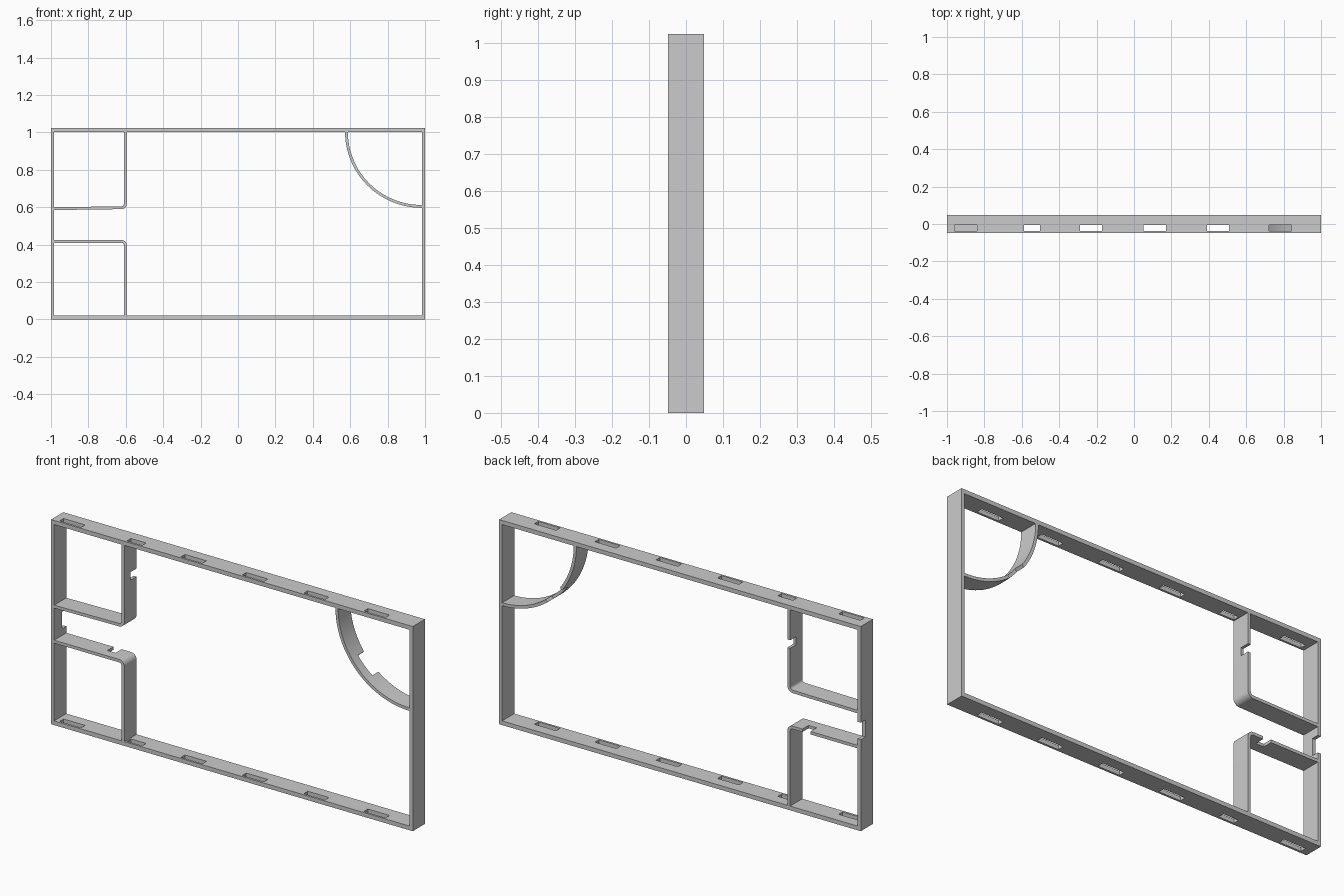
import bpy, bmesh, math
from mathutils import Vector, Matrix

if "Cube" in bpy.data.objects:
    bpy.data.objects.remove(bpy.data.objects["Cube"])

D = 0.048            # half depth of every wall
H = 1.023            # frame height
TX, TZ = 0.017, 0.021  # side and top/bottom wall thickness


def band(name, outer, inner, closed=False):
    """Solid strip between two x-z outlines, extruded through the depth."""
    bm = bmesh.new()
    rings = [[bm.verts.new((p[0], y, p[1])) for p in pts]
             for pts, y in ((outer, -D), (inner, -D), (inner, D), (outer, D))]
    n = len(outer)
    for i in range(n if closed else n - 1):
        j = (i + 1) % n
        for k in range(4):
            a, b = rings[k], rings[(k + 1) % 4]
            bm.faces.new((a[i], a[j], b[j], b[i]))
    if not closed:
        for i in (0, n - 1):
            bm.faces.new([r[i] for r in rings])
    bmesh.ops.recalc_face_normals(bm, faces=bm.faces)
    me = bpy.data.meshes.new(name)
    bm.to_mesh(me)
    bm.free()
    ob = bpy.data.objects.new(name, me)
    bpy.context.collection.objects.link(ob)
    return ob


def cut(ob, boxes):
    """Subtract boxes given as (centre, size, rotation about y)."""
    bm = bmesh.new()
    for c, s, rot in boxes:
        m = Matrix.Translation(c) @ Matrix.Rotation(rot, 4, 'Y') @ Matrix.Diagonal((*s, 1))
        bmesh.ops.create_cube(bm, size=1, matrix=m)
    me = bpy.data.meshes.new("cutter")
    bm.to_mesh(me)
    bm.free()
    cutter = bpy.data.objects.new("cutter", me)
    bpy.context.collection.objects.link(cutter)
    cutter.hide_render = True
    mod = ob.modifiers.new("cut", 'BOOLEAN')
    mod.object, mod.operation, mod.solver = cutter, 'DIFFERENCE', 'EXACT'
    bpy.context.view_layer.objects.active = ob
    bpy.ops.object.modifier_apply(modifier=mod.name)
    bpy.data.objects.remove(cutter)


def smooth(ob):
    bpy.ops.object.select_all(action='DESELECT')
    ob.select_set(True)
    bpy.context.view_layer.objects.active = ob
    bpy.ops.object.shade_smooth_by_angle(angle=math.radians(30))


def corner(start, bend, end, r, grow):
    """L-shaped outline: straight, rounded bend, straight; grow offsets outward."""
    s = 1 if end[1] > bend[1] else -1
    cx, cz = bend[0] - r, bend[1] + s * r
    R = r + grow
    arc = [(cx + R * math.sin(a), cz - s * R * math.cos(a))
           for a in (math.pi / 2 * i / 8 for i in range(9))]
    return [(start[0], start[1] - s * grow)] + arc + [(end[0] + grow, end[1])]


# outer frame with slots through top and bottom rails
rect = lambda x, z0, z1: [(-x, z0), (x, z0), (x, z1), (-x, z1)]
frame = band("outer_frame", rect(1, 0, H), rect(1 - TX, TZ, H - TZ), True)
slots = [(-0.96, -0.84), (-0.587, -0.503), (-0.289, -0.17),
         (0.05, 0.17), (0.39, 0.508), (0.723, 0.843)]
boxes = [(((a + b) / 2, -0.022, z), (b - a, 0.031, 0.08), 0)
         for a, b in slots for z in (0, H)]
# notch in the back edge of the left wall
boxes.append(((-1, 0.06, 0.5), (0.08, 0.096, 0.085), 0))
cut(frame, boxes)

# two L-shaped compartment walls on the left
xl, t = -1 + TX, 0.0075
for name, zl, zb, ze, notch in (
        ("upper_left_wall", 0.592, 0.597, H - TZ, ((-0.602, 0.05, 0.83), (0.08, 0.1, 0.04), 0)),
        ("lower_left_wall", 0.417, 0.417, TZ, ((-0.70, 0.05, 0.42), (0.045, 0.1, 0.08), 0))):
    args = ((xl, zl), (-0.602, zb), (-0.602, ze), 0.022)
    wall = band(name, corner(*args, t), corner(*args, -t))
    cut(wall, [notch])
    smooth(wall)

# quarter-round corner wall with a back notch at its middle
cx, cz = 1 - TX, H - TZ
quarter = lambda g: [(cx - (0.403 + g) * math.cos(a), cz - (0.398 + g) * math.sin(a))
                     for a in (math.pi / 2 * i / 32 for i in range(33))]
arc = band("corner_arc_wall", quarter(t), quarter(-t))
cut(arc, [((cx - 0.288, 0.05, cz - 0.278), (0.113, 0.1, 0.12), math.radians(45))])
smooth(arc)
